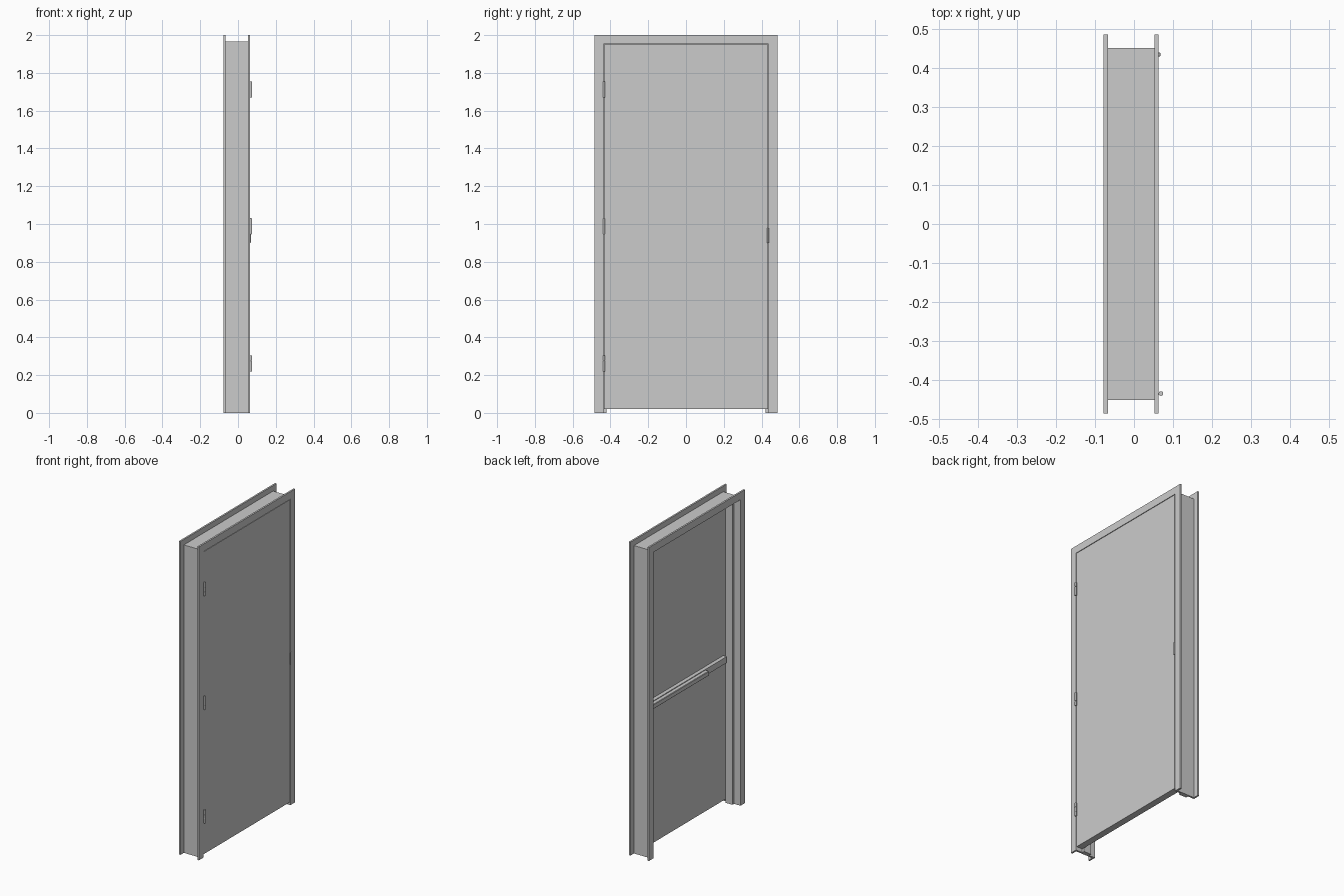
import bpy, bmesh

if "Cube" in bpy.data.objects:
    bpy.data.objects.remove(bpy.data.objects["Cube"])


def finish(name, bm):
    bmesh.ops.recalc_face_normals(bm, faces=bm.faces[:])
    mesh = bpy.data.meshes.new(name)
    bm.to_mesh(mesh)
    bm.free()
    obj = bpy.data.objects.new(name, mesh)
    bpy.context.collection.objects.link(obj)
    return obj


def box(name, x, y, z, bevel=0):
    """Box from (min, max) ranges, optionally with chamfered edges."""
    bm = bmesh.new()
    bmesh.ops.create_cube(bm, size=1)
    for v in bm.verts:
        v.co = [(r[0] + r[1]) / 2 + c * (r[1] - r[0]) for c, r in zip(v.co, (x, y, z))]
    if bevel:
        bmesh.ops.bevel(bm, geom=bm.edges[:], offset=bevel, segments=1, affect='EDGES')
    return finish(name, bm)


def cylinder(name, x, y, z0, z1, radius):
    bpy.ops.mesh.primitive_cylinder_add(vertices=20, radius=radius, depth=z1 - z0,
                                        location=(x, y, (z0 + z1) / 2))
    obj = bpy.context.object
    obj.name = name
    bpy.ops.object.shade_smooth_by_angle()
    return obj


# Frame: stepped jamb profile (x, inset from outer edge) mitred round the opening
W, H = 0.485, 2.0
profile = [(-0.078, 0), (-0.067, 0), (-0.067, 0.035), (0.052, 0.035), (0.052, 0), (0.063, 0),
           (0.063, 0.047), (0.018, 0.047), (0.018, 0.063), (-0.033, 0.063),
           (-0.033, 0.047), (-0.078, 0.047)]
bm = bmesh.new()
rings = []
for side, top in ((-1, 0), (-1, 1), (1, 1), (1, 0)):
    rings.append([bm.verts.new((x, side * (W - d), (H - d) * top)) for x, d in profile])
n = len(profile)
for a, b in zip(rings, rings[1:]):
    for i in range(n):
        j = (i + 1) % n
        bm.faces.new((a[i], a[j], b[j], b[i]))
bm.faces.new(rings[0])
bm.faces.new(rings[-1])
finish("door_frame", bm)

# Door leaf
box("door_leaf", (0.020, 0.062), (-0.434, 0.434), (0.02, 1.950))

# Hinges: stacked knuckles with leaves between door and frame
for k, zc in enumerate((0.262, 0.988, 1.713)):
    h = 0.085
    for s in range(3):
        z0 = zc - h / 2 + s * h / 3
        cylinder(f"hinge_knuckle_{k}_{s}", 0.069, -0.434, z0 + 0.0005, z0 + h / 3 - 0.0005, 0.0058)
    cylinder(f"hinge_pin_{k}", 0.069, -0.434, zc - h / 2, zc + h / 2, 0.0035)
    box(f"hinge_leaf_{k}", (0.025, 0.069), (-0.4375, -0.4345), (zc - h / 2, zc + h / 2))

# Latch guard on the outside
box("latch_guard", (0.058, 0.068), (0.429, 0.439), (0.90, 0.98), 0.0015)

# Push bar on the inside: long rail plus projecting pad
box("push_bar_rail", (-0.004, 0.021), (-0.405, 0.418), (0.905, 0.945))
box("push_bar_pad", (-0.030, -0.003), (-0.19, 0.418), (0.912, 0.942), 0.003)
